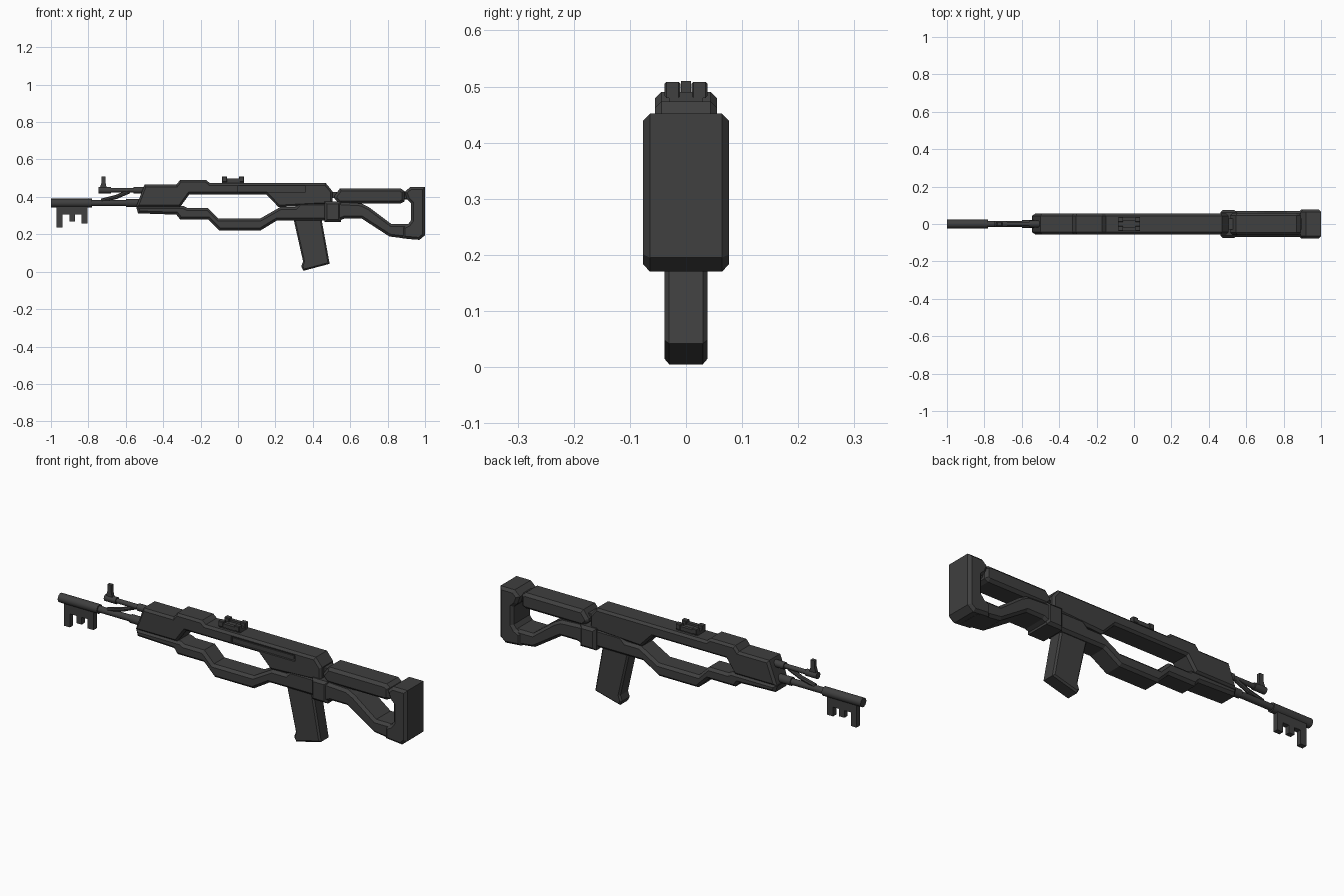
import bpy, bmesh
from math import radians
from mathutils import Matrix, Vector

cube = bpy.data.objects.get("Cube")
if cube:
    bpy.data.objects.remove(cube, do_unlink=True)

metal = bpy.data.materials.new("dark_gunmetal")
metal.use_nodes = True
grey = (0.05, 0.05, 0.05, 1)
metal.diffuse_color = grey
metal.node_tree.nodes["Principled BSDF"].inputs["Base Color"].default_value = grey


def add_object(name, bm):
    bmesh.ops.recalc_face_normals(bm, faces=bm.faces)
    mesh = bpy.data.meshes.new(name)
    bm.to_mesh(mesh)
    bm.free()
    mesh.materials.append(metal)
    ob = bpy.data.objects.new(name, mesh)
    bpy.context.collection.objects.link(ob)
    return ob


def slab(name, outline, half, chamfer=0.0, y=0.0):
    """Side outline in x,z extruded across y, with chamfered side rims."""
    bm = bmesh.new()
    face = bm.faces.new([bm.verts.new((x, y - half, z)) for x, z in outline])
    out = bmesh.ops.extrude_face_region(bm, geom=[face])
    moved = [v for v in out["geom"] if isinstance(v, bmesh.types.BMVert)]
    bmesh.ops.translate(bm, verts=moved, vec=(0, 2 * half, 0))
    if chamfer:
        rims = [e for e in bm.edges
                if abs(e.verts[0].co.y - e.verts[1].co.y) < 1e-5]
        bmesh.ops.bevel(bm, geom=rims, offset=chamfer, segments=1,
                        affect='EDGES', clamp_overlap=True)
    return add_object(name, bm)


def box(name, x0, x1, z0, z1, half, chamfer=0.0, y=0.0):
    return slab(name, [(x0, z0), (x1, z0), (x1, z1), (x0, z1)], half, chamfer, y)


def rod(name, start, end, radius, sides=16):
    """Round bar between two x,z points on the centre plane."""
    a, b = Vector((start[0], 0, start[1])), Vector((end[0], 0, end[1]))
    turn = (b - a).to_track_quat('Z', 'Y').to_matrix().to_4x4()
    bm = bmesh.new()
    bmesh.ops.create_cone(bm, cap_ends=True, segments=sides, radius1=radius,
                          radius2=radius, depth=(b - a).length,
                          matrix=Matrix.Translation((a + b) / 2) @ turn)
    ob = add_object(name, bm)
    bpy.ops.object.select_all(action='DESELECT')
    ob.select_set(True)
    bpy.context.view_layer.objects.active = ob
    bpy.ops.object.shade_smooth_by_angle(angle=radians(35))
    return ob


# Upper receiver with a slot on its right side
receiver = slab("receiver", [
    (-.50, .465), (-.33, .465), (-.31, .49), (-.17, .49), (-.15, .473),
    (.47, .473), (.505, .43), (.505, .36), (.217, .345), (.15, .414),
    (-.26, .414), (-.31, .345), (-.545, .345)], .055, .011)
cutter = box("slot_cutter", 0, .36, .425, .457, .02, y=-.065)
cutter.hide_render = True
cutter.hide_viewport = True
cut = receiver.modifiers.new("slot", 'BOOLEAN')
cut.object = cutter
cut.operation = 'DIFFERENCE'
box("slot_bolt", .006, .35, .432, .45, .01, y=-.04)

# Lower handguard and magazine well
slab("handguard", [
    (-.545, .35), (-.29, .35), (-.27, .34), (-.16, .34), (-.105, .285),
    (.12, .285), (.225, .345), (.305, .345), (.33, .37), (.48, .37),
    (.48, .275), (.21, .275), (.12, .22), (-.10, .22), (-.16, .28),
    (-.31, .28), (-.33, .305), (-.535, .312)], .055, .013)

# Magazine with a lip at the front of its base
slab("magazine", [
    (.295, .29), (.445, .29), (.49, .042), (.35, .005), (.338, .028),
    (.348, .055)], .038, .008)

# Stock: grip block, bent strut, cheek rest and butt pad
box("grip_block", .462, .55, .265, .375, .075, .013)
slab("stock_strut", [
    (.53, .372), (.66, .365), (.70, .345), (.82, .255), (.94, .255),
    (.94, .172), (.81, .188), (.66, .285), (.57, .285), (.53, .268)],
    .07, .013)
slab("cheek_rest", [
    (.515, .405), (.545, .445), (.87, .445), (.89, .43), (.89, .375),
    (.87, .365), (.54, .365), (.515, .39)], .06, .014)
box("cheek_front_link", .49, .53, .395, .425, .03)
box("cheek_rear_link", .88, .94, .385, .43, .035, .006)
slab("butt_pad", [
    (.89, .425), (.92, .452), (1.0, .452), (1.0, .195), (.97, .17),
    (.88, .178), (.88, .24), (.91, .255), (.925, .275), (.925, .365),
    (.905, .385)], .077, .013)

# Barrel in stepped sections
for name, x0, x1, radius in (("muzzle", -1.0, -.78, .023),
                             ("barrel", -.79, -.58, .016),
                             ("barrel_collar", -.60, -.48, .021)):
    rod(name, (x0, .367), (x1, .367), radius)

# Toothed plate below the muzzle
slab("muzzle_teeth", [
    (-.97, .36), (-.805, .36), (-.805, .258), (-.838, .258), (-.838, .305),
    (-.872, .305), (-.872, .268), (-.902, .268), (-.902, .305),
    (-.938, .305), (-.938, .236), (-.97, .236)], .013)

# Gas tube, its strut and the front sight
for name, x0, x1, radius in (("gas_block", -.745, -.68, .017),
                             ("gas_tube", -.69, -.54, .012),
                             ("gas_collar", -.56, -.48, .018)):
    rod(name, (x0, .436), (x1, .436), radius)
rod("gas_strut_lower", (-.73, .38), (-.65, .40), .011, 8)
rod("gas_strut_upper", (-.65, .40), (-.58, .43), .011, 8)
slab("front_sight", [
    (-.742, .44), (-.70, .44), (-.708, .475), (-.708, .51), (-.73, .51),
    (-.73, .475)], .009)

# Rear sight: base, rails and paired ears either side of a notch
box("rear_sight_base", -.085, .032, .465, .49, .03)
for side, label in ((-1, "right"), (1, "left")):
    box("rear_sight_rail_" + label, -.06, .01, .48, .499, .009, y=side * .027)
    for x, end in ((-.085, "front"), (.006, "rear")):
        box(f"rear_sight_ear_{end}_{label}", x, x + .027, .48, .508,
            .014, .003, side * .024)
